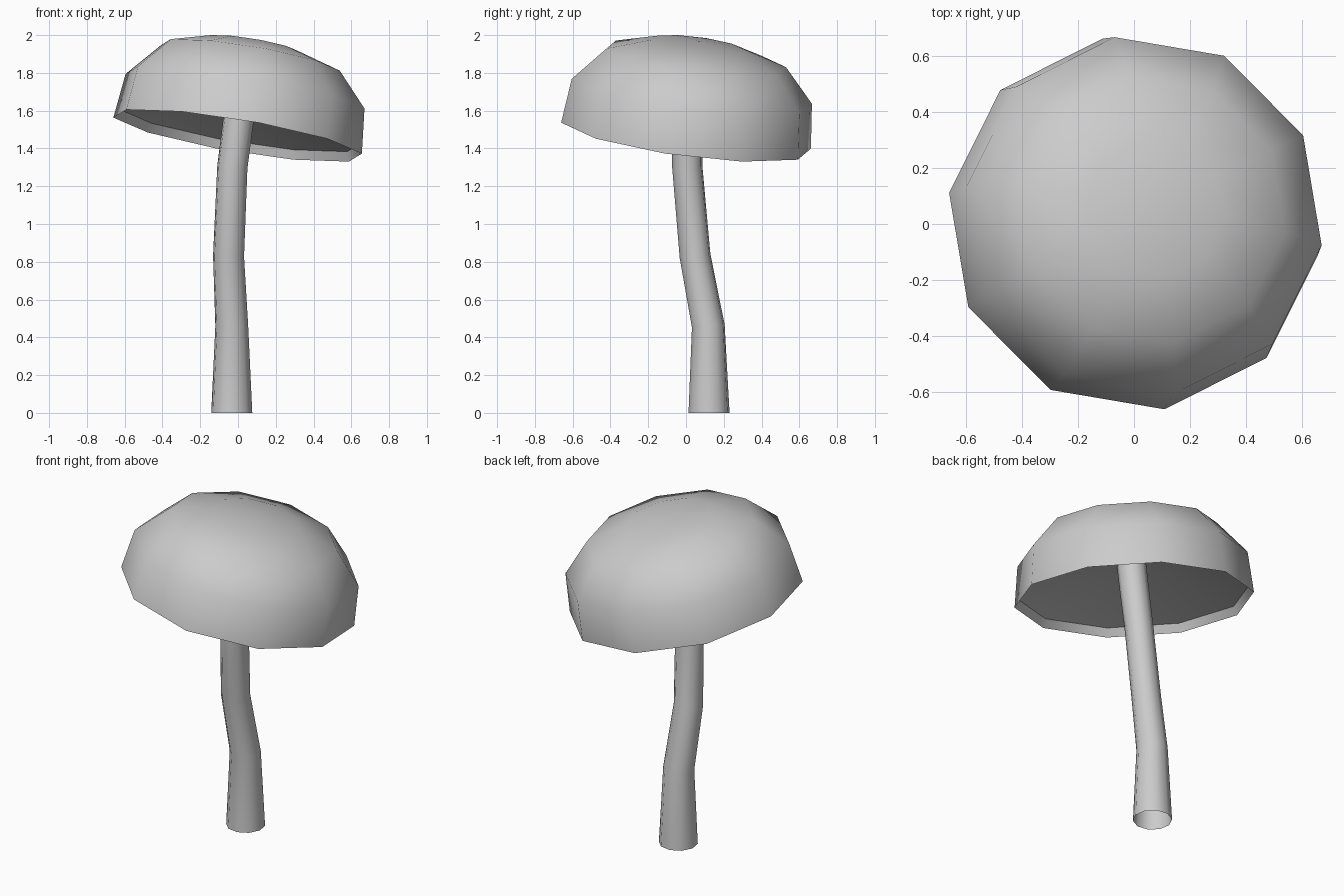
import bpy, bmesh, math
from mathutils import Vector

if "Cube" in bpy.data.objects:
    bpy.data.objects.remove(bpy.data.objects["Cube"])

def lathe(name, rings, sides, phase, angle=50):
    """Loft rings given as (centre, radius, axis)."""
    bm = bmesh.new()
    loops = []
    for centre, radius, axis in rings:
        q = Vector((0, 0, 1)).rotation_difference(Vector(axis))
        n = 1 if radius == 0 else sides
        loop = []
        for i in range(n):
            a = phase + math.tau * i / sides
            p = Vector((math.cos(a), math.sin(a), 0)) * radius
            loop.append(bm.verts.new(Vector(centre) + q @ p))
        loops.append(loop)
    for a, b in zip(loops, loops[1:]):
        for i in range(sides):
            j = (i + 1) % sides
            if len(a) == 1:
                bm.faces.new((a[0], b[j], b[i]))
            elif len(b) == 1:
                bm.faces.new((a[i], a[j], b[0]))
            else:
                bm.faces.new((a[i], a[j], b[j], b[i]))
    bmesh.ops.recalc_face_normals(bm, faces=bm.faces)
    mesh = bpy.data.meshes.new(name)
    bm.to_mesh(mesh)
    bm.free()
    ob = bpy.data.objects.new(name, mesh)
    bpy.context.collection.objects.link(ob)
    bpy.ops.object.select_all(action='DESELECT')
    ob.select_set(True)
    bpy.context.view_layer.objects.active = ob
    bpy.ops.object.shade_smooth_by_angle(angle=math.radians(angle))
    return ob

# Tilted cap: conical gills, steep inner lip, then the outer dome
axis = Vector((0.167, 0.132, 1)).normalized()
base = Vector((-0.002, 0.0, 1.468))
profile = [(0, 0.235), (0.655, 0.05), (0.674, 0.0),
           (0.648, 0.24), (0.484, 0.421), (0.25, 0.492), (0, 0.512)]
lathe("mushroom_cap", [(base + axis * h, r, axis) for r, h in profile],
      10, math.radians(-9))

# Bent stem, open at the foot
path = [(-0.033, 0.122, 0.0, 0.11), (-0.033, 0.118, 0.46, 0.088),
        (-0.05, 0.048, 0.83, 0.083), (-0.03, 0.007, 1.3, 0.081),
        (0.002, 0.002, 1.55, 0.082), (0.02, 0.0, 1.7, 0.082)]
points = [Vector(p[:3]) for p in path]
rings = []
for i, p in enumerate(points):
    d = points[min(i + 1, len(points) - 1)] - points[max(i - 1, 0)]
    rings.append((p, path[i][3], (0, 0, 1) if i == 0 else d.normalized()))
lathe("mushroom_stem", rings, 10, math.radians(-9), 80)
